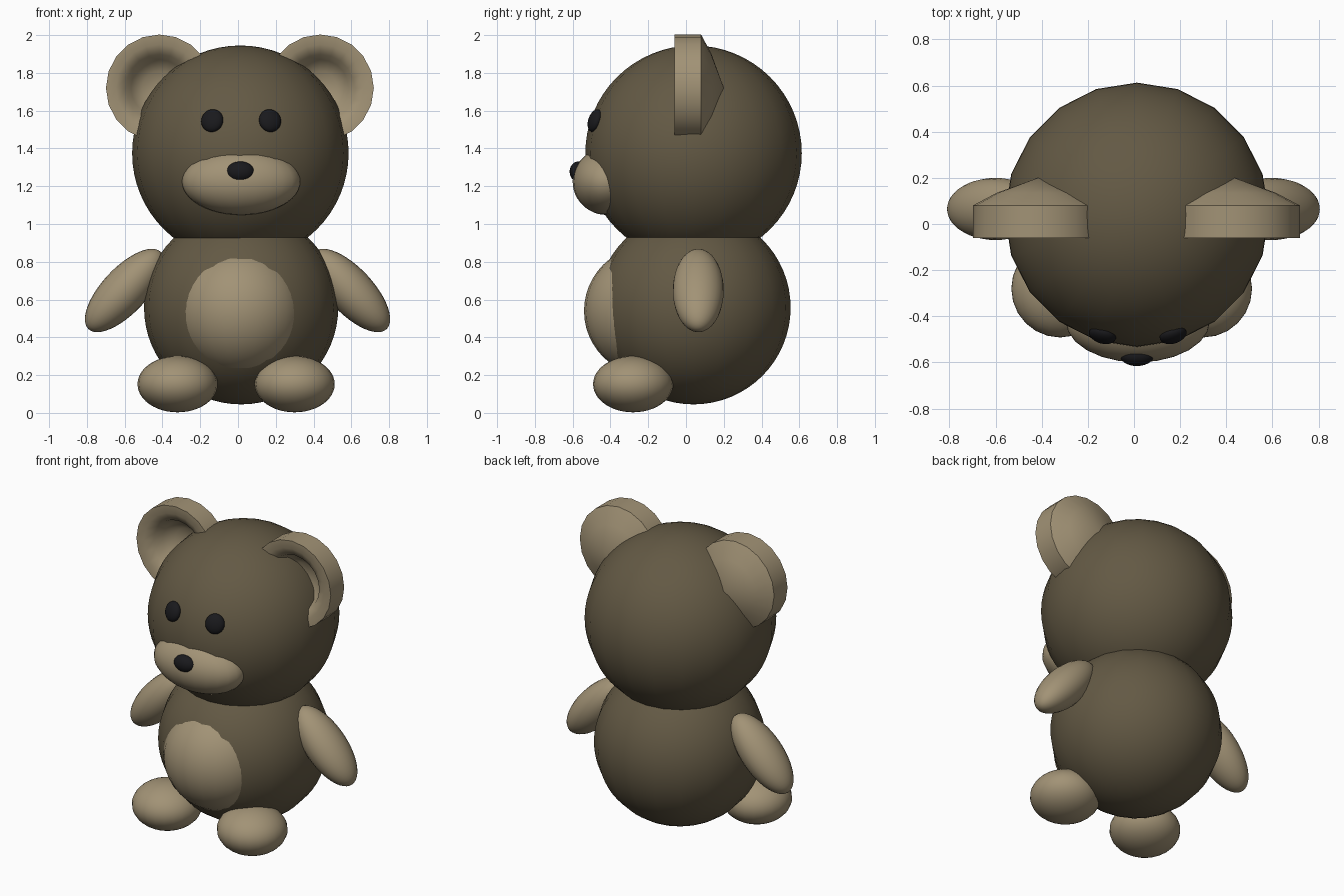
import bpy, bmesh, math
from mathutils import Matrix, Vector

if "Cube" in bpy.data.objects:
    bpy.data.objects.remove(bpy.data.objects["Cube"])


def material(name, rgb):
    m = bpy.data.materials.new(name)
    m.diffuse_color = (*rgb, 1)
    m.use_nodes = True
    m.node_tree.nodes["Principled BSDF"].inputs["Base Color"].default_value = m.diffuse_color
    return m


DARK = material("dark_fur", (0.125, 0.10, 0.058))
LIGHT = material("light_fur", (0.36, 0.29, 0.18))
BLACK = material("black", (0.01, 0.01, 0.012))


def finish(name, bm, mat, angle=180):
    bmesh.ops.recalc_face_normals(bm, faces=bm.faces[:])
    me = bpy.data.meshes.new(name)
    bm.to_mesh(me)
    bm.free()
    me.materials.append(mat)
    ob = bpy.data.objects.new(name, me)
    bpy.context.collection.objects.link(ob)
    bpy.ops.object.select_all(action='DESELECT')
    ob.select_set(True)
    bpy.context.view_layer.objects.active = ob
    bpy.ops.object.shade_smooth_by_angle(angle=math.radians(angle))
    return ob


def ellipsoid(name, loc, radii, mat, rot=None, seg=24, rings=24):
    bm = bmesh.new()
    bmesh.ops.create_uvsphere(bm, u_segments=seg, v_segments=rings, radius=1)
    m = Matrix.Translation(loc) @ (rot or Matrix()) @ Matrix.Diagonal((*radii, 1))
    bm.transform(m)
    return finish(name, bm, mat)


def lathe_y(name, loc, profile, mat, steps=20):
    # profile of (radius, y) spun about the y axis
    bm = bmesh.new()
    verts = [bm.verts.new((r, y, 0)) for r, y in profile]
    edges = [bm.edges.new(p) for p in zip(verts, verts[1:])]
    bmesh.ops.spin(bm, geom=verts + edges, cent=(0, 0, 0), axis=(0, 1, 0),
                   angle=math.tau, steps=steps)
    bmesh.ops.remove_doubles(bm, verts=bm.verts[:], dist=1e-4)
    bm.transform(Matrix.Translation(loc))
    return finish(name, bm, mat, 50)


# head and body
HEAD = Vector((0.0125, 0.04, 1.375))
ellipsoid("head", HEAD, (0.573, 0.573, 0.57), DARK, seg=20, rings=32)
ellipsoid("body", (0.0165, 0.04, 0.557), (0.514, 0.514, 0.512), DARK, seg=20, rings=32)
ellipsoid("belly_patch", (0.0125, -0.195, 0.54), (0.345, 0.345, 0.345), LIGHT)

# face
ellipsoid("snout", (0.0165, -0.42, 1.225), (0.313, 0.18, 0.177), LIGHT)
ellipsoid("nose", (0.0125, -0.57, 1.277), (0.074, 0.046, 0.054), BLACK)

# ear cup: cone-shaped back, straight side, thick rim and hollow front
ear = [(0, 0.2), (0.18, 0.135), (0.283, 0.08), (0.283, -0.06),
       (0.23, -0.058), (0.178, -0.03), (0.15, 0.03), (0.09, 0.07), (0, 0.085)]

for side, s in (("left", -1), ("right", 1)):
    # eye pressed flat against the head surface
    eye = Vector((0.0165 + s * 0.153, -0.482, 1.547))
    tilt = (eye - HEAD).to_track_quat('Y', 'Z').to_matrix().to_4x4()
    ellipsoid(side + "_eye", eye, (0.06, 0.033, 0.062), BLACK, tilt)
    lathe_y(side + "_ear", (0.01 + s * 0.426, 0, 1.72), ear, LIGHT)
    ellipsoid(side + "_arm", (-0.0025 + s * 0.598, 0.065, 0.648), (0.12, 0.135, 0.28), LIGHT,
              Matrix.Rotation(math.radians(-s * 43), 4, 'Y'))
    ellipsoid(side + "_foot", (-0.01 + s * 0.31, -0.28, 0.152), (0.212, 0.212, 0.149), LIGHT)
